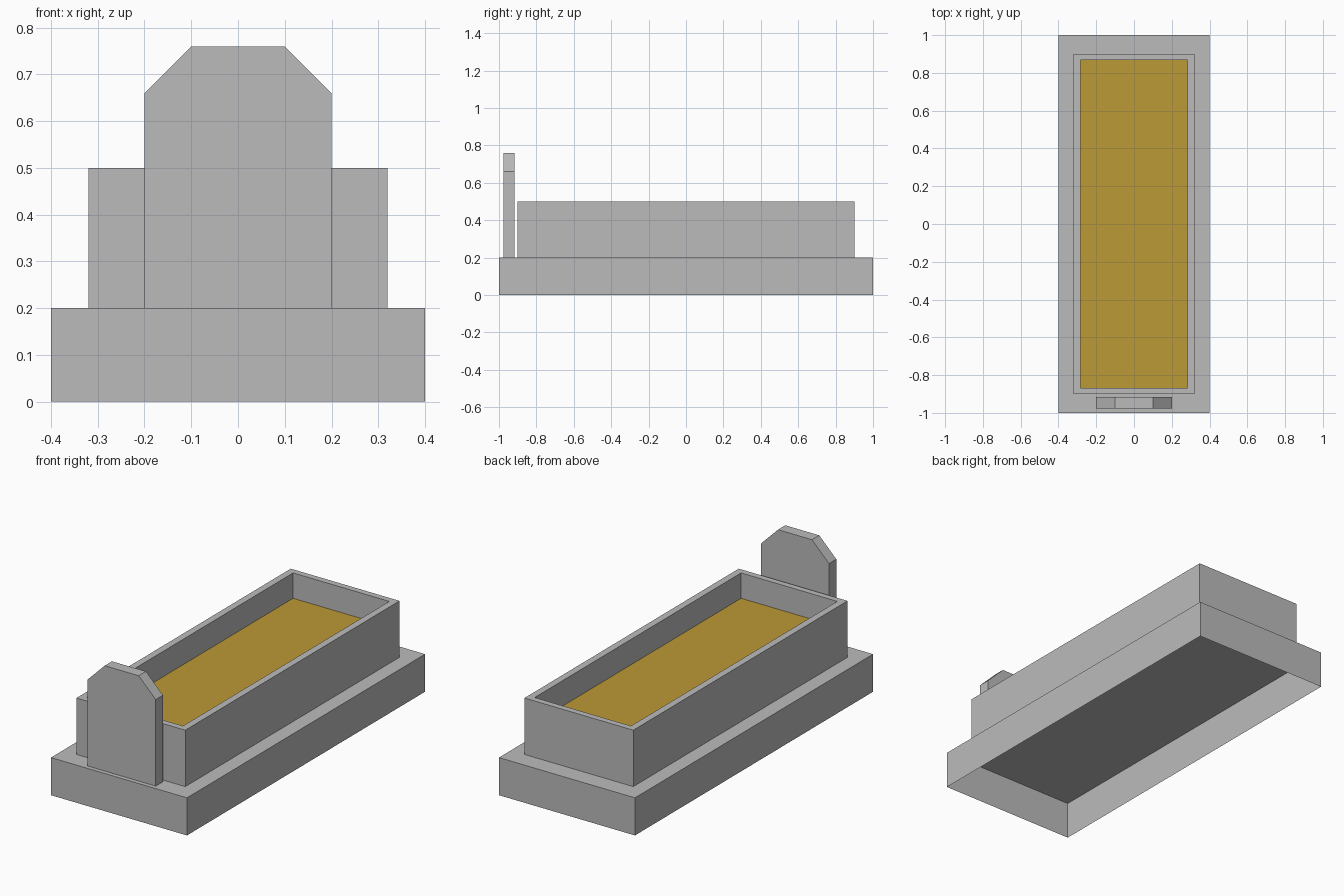
import bpy
import bmesh

cube = bpy.data.objects.get("Cube")
if cube:
    bpy.data.objects.remove(cube, do_unlink=True)


def material(name, colour):
    mat = bpy.data.materials.new(name)
    mat.use_nodes = True
    mat.diffuse_color = colour
    mat.node_tree.nodes["Principled BSDF"].inputs["Base Color"].default_value = colour
    return mat


def finish(name, bm, mat):
    mesh = bpy.data.meshes.new(name)
    bm.to_mesh(mesh)
    bm.free()
    mesh.materials.append(mat)
    obj = bpy.data.objects.new(name, mesh)
    bpy.context.collection.objects.link(obj)
    return obj


def rectangle(bm, half_x, half_y, z):
    corners = ((-1, -1), (1, -1), (1, 1), (-1, 1))
    return [bm.verts.new((x * half_x, y * half_y, z)) for x, y in corners]


def bridge(bm, lower, upper):
    """Join two rings of vertices with a band of quads."""
    n = len(lower)
    for i in range(n):
        j = (i + 1) % n
        bm.faces.new((lower[i], lower[j], upper[j], upper[i]))


stone = material("grey stone", (0.5, 0.5, 0.5, 1))
earth = material("ochre earth", (0.5, 0.32, 0.038, 1))

BASE_TOP, EARTH_TOP, RIM_TOP = 0.2, 0.365, 0.5
INNER_X, INNER_Y = 0.283, 0.867

# Plinth: thin shell, open underneath
bm = bmesh.new()
foot = rectangle(bm, 0.4, 1, 0)
top = rectangle(bm, 0.4, 1, BASE_TOP)
bridge(bm, foot, top)
bm.faces.new(top)
finish("plinth", bm, stone)

# Surround: outer walls, flat rim, inner walls
bm = bmesh.new()
rings = [rectangle(bm, 0.32, 0.9, BASE_TOP),
         rectangle(bm, 0.32, 0.9, RIM_TOP),
         rectangle(bm, INNER_X, INNER_Y, RIM_TOP),
         rectangle(bm, INNER_X, INNER_Y, EARTH_TOP)]
for lower, upper in zip(rings, rings[1:]):
    bridge(bm, lower, upper)
finish("surround", bm, stone)

# Earth filling the surround
bm = bmesh.new()
bm.faces.new(rectangle(bm, INNER_X, INNER_Y, EARTH_TOP))
finish("earth_bed", bm, earth)

# Headstone: chamfered slab at the front
half = [(0.2, BASE_TOP), (0.2, 0.66), (0.1, 0.76)]
profile = half + [(-x, z) for x, z in reversed(half)]
bm = bmesh.new()
front, back = ([bm.verts.new((x, y, z)) for x, z in profile]
               for y in (-0.977, -0.916))
bm.faces.new(front)
bm.faces.new(back)
bridge(bm, front, back)
bmesh.ops.recalc_face_normals(bm, faces=bm.faces[:])
finish("headstone", bm, stone)
